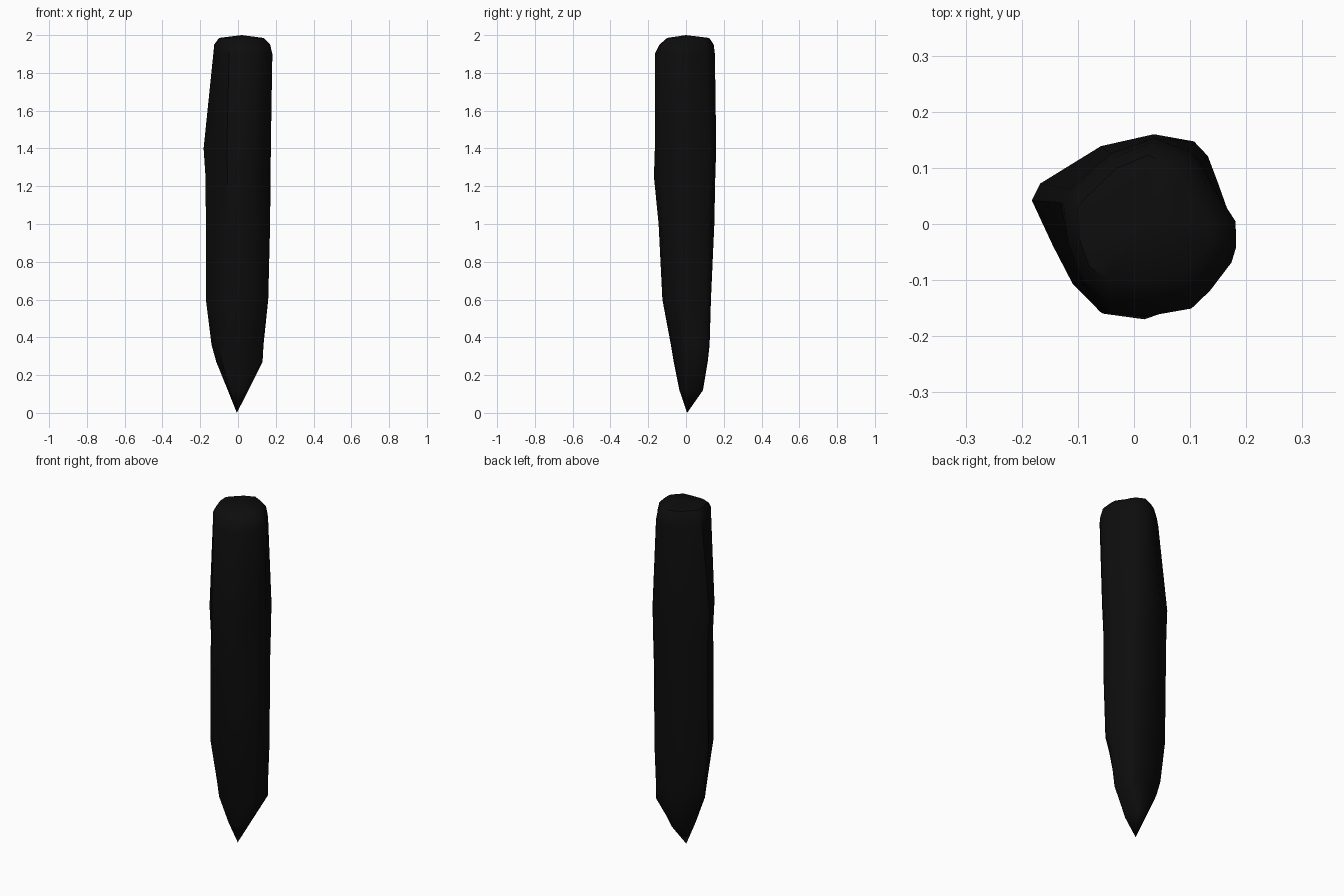
import bpy, bmesh, math

if "Cube" in bpy.data.objects:
    bpy.data.objects.remove(bpy.data.objects["Cube"])

# Hewn cross-section, counter-clockwise, seen from above
SECTION = [(.184, .005), (.18, -.04), (.165, -.065), (.125, -.11), (.095, -.14), (.02, -.167),
           (-.06, -.16), (-.11, -.11), (-.145, -.04), (-.184, .045), (-.17, .078), (-.06, .15),
           (.037, .17), (.11, .152), (.135, .125), (.155, .075)][::-1]

# Height, reach to -x +x -y +y, reach to the four diagonals (++, -+, --, +-)
RINGS = [
    (.12, .06, .055, .035, .09, .085, .06, .05, .05),
    (.27, .115, .13, .065, .115, .16, .115, .10, .08),
    (.36, .14, .135, .08, .125, .162, .135, .11, .10),
    (.60, .17, .16, .125, .132, .168, .158, .145, .15),
    (1.0, .17, .17, .145, .15, .17, .162, .147, .16),
    (1.25, .172, .172, .17, .155, .177, .165, .15, .163),
    (1.4, .184, .174, .165, .16, .18, .168, .153, .168),
    (1.9, .145, .182, .165, .16, .16, .12, .145, .18),
    (1.95, .143, .17, .14, .153, .152, .11, .138, .165),
    (1.985, .115, .135, .10, .13, .12, .09, .11, .13),
]
DIAG = [(s * math.sqrt(.5), t * math.sqrt(.5)) for s, t in ((1, 1), (-1, 1), (-1, -1), (1, -1))]


def ring_points(x0, x1, y0, y1, *reach):
    pts = [(x / .184 * (x1 if x > 0 else x0), y / (.17 if y > 0 else .167) * (y1 if y > 0 else y0))
           for x, y in SECTION]
    fit = [r / max(x * d[0] + y * d[1] for x, y in pts) for r, d in zip(reach, DIAG)]
    out = []
    for x, y in pts:
        angle = math.atan2(y, x) % math.tau
        k = 1 + (fit[int(angle // (math.pi / 2)) % 4] - 1) * abs(math.sin(2 * angle))
        out.append((min(max(x * k, -x0), x1), min(max(y * k, -y0), y1)))
    return out


# Pointed stake lofted from tip to domed head
bm = bmesh.new()
rings = [[bm.verts.new((x, y, r[0])) for x, y in ring_points(*r[1:])] for r in RINGS]
tip = bm.verts.new((-.006, .006, 0))
head = bm.verts.new((.02, .0, 2))
n = len(SECTION)
for i in range(n):
    j = (i + 1) % n
    bm.faces.new((tip, rings[0][j], rings[0][i]))
    bm.faces.new((head, rings[-1][i], rings[-1][j]))
    for a, b in zip(rings, rings[1:]):
        bm.faces.new((a[i], a[j], b[j], b[i]))
bmesh.ops.recalc_face_normals(bm, faces=bm.faces)
mesh = bpy.data.meshes.new("stake")
bm.to_mesh(mesh)
bm.free()
stake = bpy.data.objects.new("stake", mesh)
bpy.context.collection.objects.link(stake)

# Near-black charred finish
mat = bpy.data.materials.new("charred_black")
mat.diffuse_color = (.004, .004, .004, 1)
mat.use_nodes = True
mat.node_tree.nodes["Principled BSDF"].inputs["Base Color"].default_value = mat.diffuse_color
mesh.materials.append(mat)
bpy.context.view_layer.objects.active = stake
stake.select_set(True)
bpy.ops.object.shade_smooth_by_angle(angle=math.radians(40))
